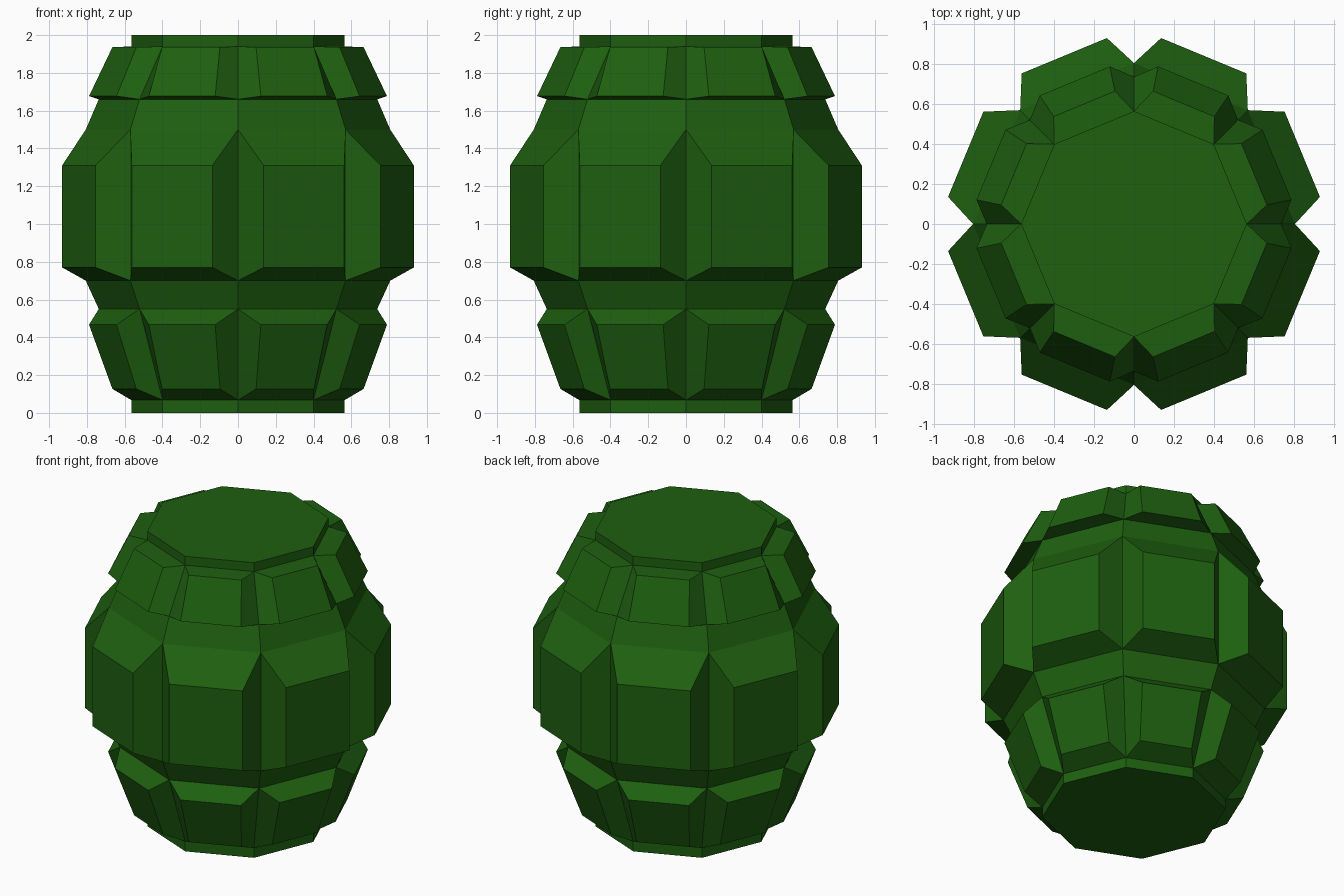
import bpy, bmesh
from math import cos, sin, pi
from mathutils import Vector

if "Cube" in bpy.data.objects:
    bpy.data.objects.remove(bpy.data.objects["Cube"])

SIDES = 8
STEP = 2 * pi / SIDES

# Core profile: (corner radius, height)
core = [(0.565, 0), (0.565, 0.068), (0.737, 0.55), (0.806, 0.70),
        (0.806, 1.50), (0.737, 1.66), (0.565, 1.94), (0.565, 2.0)]

# Raised panels by core band: lower and upper edge as (distance out, half width, height)
panels = {1: ((0.651, 0.166, 0.127), (0.775, 0.190, 0.467)),
          3: ((0.912, 0.231, 0.77), (0.912, 0.231, 1.31)),
          5: ((0.775, 0.190, 1.677), (0.651, 0.166, 1.936))}

bm = bmesh.new()
rings = [[bm.verts.new((r * cos(i * STEP), r * sin(i * STEP), z))
          for i in range(SIDES)] for r, z in core]


def panel_corner(angle, out, side, z):
    normal = Vector((cos(angle), sin(angle), 0))
    tangent = Vector((-sin(angle), cos(angle), 0))
    return bm.verts.new(normal * out + tangent * side + Vector((0, 0, z)))


# Walls: plain bands, or bevelled raised panels
for band in range(len(core) - 1):
    for i in range(SIDES):
        j = (i + 1) % SIDES
        base = [rings[band][i], rings[band][j], rings[band + 1][j], rings[band + 1][i]]
        if band not in panels:
            bm.faces.new(base)
            continue
        (o0, w0, z0), (o1, w1, z1) = panels[band]
        a = (i + 0.5) * STEP
        outer = [panel_corner(a, o0, -w0, z0), panel_corner(a, o0, w0, z0),
                 panel_corner(a, o1, w1, z1), panel_corner(a, o1, -w1, z1)]
        bm.faces.new(outer)
        for k in range(4):
            n = (k + 1) % 4
            bm.faces.new((base[k], base[n], outer[n], outer[k]))

# End caps
bm.faces.new(rings[0][::-1])
bm.faces.new(rings[-1])
bmesh.ops.recalc_face_normals(bm, faces=bm.faces[:])

mesh = bpy.data.meshes.new("segmented_body")
bm.to_mesh(mesh)
bm.free()
body = bpy.data.objects.new("segmented_body", mesh)
bpy.context.collection.objects.link(body)

green = bpy.data.materials.new("dark_green")
green.diffuse_color = (0.013, 0.115, 0.005, 1)
green.use_nodes = True
green.node_tree.nodes["Principled BSDF"].inputs["Base Color"].default_value = green.diffuse_color
mesh.materials.append(green)
